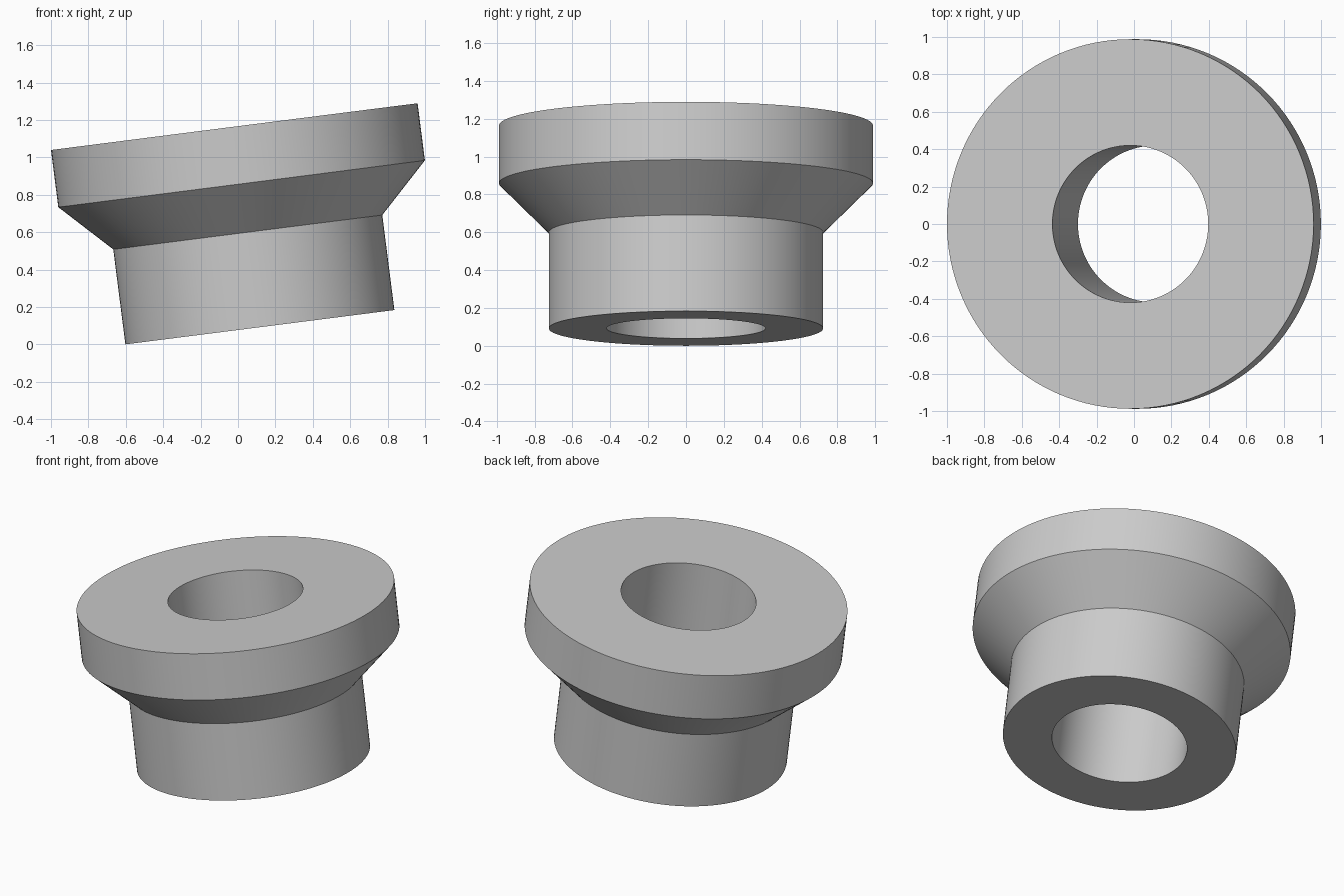
import bpy, bmesh, math
from mathutils import Matrix

if "Cube" in bpy.data.objects:
    bpy.data.objects.remove(bpy.data.objects["Cube"], do_unlink=True)

SEGMENTS = 128
TILT = math.atan2(0.25, 1.96)
BORE, NECK, RIM = 0.42, 0.725, 0.988

# Plain grey metal
grey = bpy.data.materials.new("plain grey")
grey.use_nodes = True
colour = (0.6, 0.6, 0.6, 1)
grey.diffuse_color = colour
grey.node_tree.nodes["Principled BSDF"].inputs["Base Color"].default_value = colour

# Closed cross-section (radius, height): neck, flare, rim and through bore
profile = [(BORE, 0), (NECK, 0), (NECK, 0.512), (RIM, 0.773), (RIM, 1.081), (BORE, 1.081)]

bm = bmesh.new()
verts = [bm.verts.new((r, 0, z)) for r, z in profile]
edges = [bm.edges.new((v, verts[(i + 1) % len(verts)])) for i, v in enumerate(verts)]
bmesh.ops.spin(bm, geom=verts + edges, cent=(0, 0, 0), axis=(0, 0, 1),
               angle=math.tau, steps=SEGMENTS, use_duplicate=False)
bmesh.ops.remove_doubles(bm, verts=bm.verts, dist=0.0001)
bmesh.ops.recalc_face_normals(bm, faces=bm.faces)

# Lean the bushing toward -x, resting on its lowest edge
lean = Matrix.Translation((0.117, 0, NECK * math.sin(TILT))) @ Matrix.Rotation(-TILT, 4, 'Y')
bmesh.ops.transform(bm, matrix=lean, verts=bm.verts)

mesh = bpy.data.meshes.new("flanged_bushing")
bm.to_mesh(mesh)
bm.free()
mesh.materials.append(grey)
bushing = bpy.data.objects.new("flanged_bushing", mesh)
bpy.context.collection.objects.link(bushing)

bpy.ops.object.select_all(action='DESELECT')
bushing.select_set(True)
bpy.context.view_layer.objects.active = bushing
bpy.ops.object.shade_smooth_by_angle(angle=math.radians(30))
